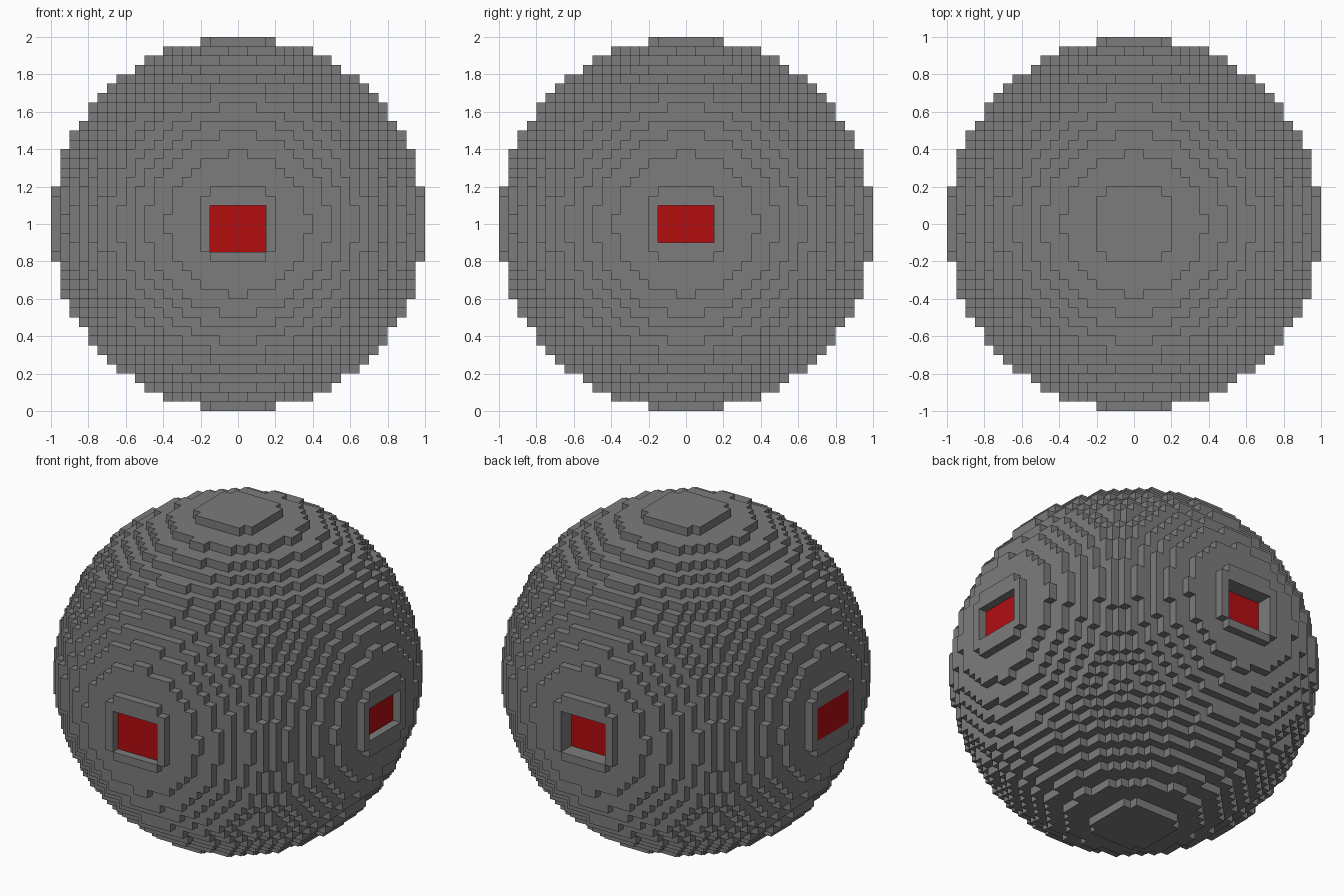
import bpy
import bmesh
from mathutils import Vector

if "Cube" in bpy.data.objects:
    bpy.data.objects.remove(bpy.data.objects["Cube"], do_unlink=True)

VOXEL = 0.05
HALF = 20      # sphere radius in voxels


def make_material(name, colour):
    mat = bpy.data.materials.new(name)
    mat.use_nodes = True
    mat.diffuse_color = colour
    mat.node_tree.nodes["Principled BSDF"].inputs["Base Color"].default_value = colour
    return mat


grey = make_material("stone grey", (0.2, 0.2, 0.2, 1))
red = make_material("signal red", (0.45, 0.004, 0.005, 1))

# Solid ball of voxels, each tested at its centre
span = range(-HALF, HALF)
solid = {(x, y, z) for x in span for y in span for z in span
         if sum((c + 0.5) ** 2 for c in (x, y, z)) <= HALF ** 2}

# Windows: axis, outward sign, recess depth, lowest row (in voxels)
windows = [(1, -1, 1, -3), (1, 1, 2, -3), (0, 1, 1, -2), (0, -1, 0, -2)]
red_faces = set()
for axis, sign, depth, bottom in windows:
    for across in range(-3, 3):
        for z in range(bottom, 2):
            for layer in range(depth + 1):
                cell = [across, across, z]
                cell[axis] = HALF - 1 - layer if sign > 0 else layer - HALF
                if layer < depth:
                    solid.discard(tuple(cell))
                else:
                    red_faces.add((tuple(cell), axis, sign))

# Skin: one square for every exposed voxel side
bm = bmesh.new()
corners = {}


def corner(point):
    key = tuple(point)
    if key not in corners:
        corners[key] = bm.verts.new(Vector(key) * VOXEL + Vector((0, 0, 1)))
    return corners[key]


for cell in sorted(solid):
    for axis in range(3):
        u, v = (axis + 1) % 3, (axis + 2) % 3
        for sign in (-1, 1):
            beside = list(cell)
            beside[axis] += sign
            if tuple(beside) in solid:
                continue
            loop = []
            for du, dv in ((0, 0), (1, 0), (1, 1), (0, 1)):
                p = list(cell)
                p[axis] += sign > 0
                p[u] += du
                p[v] += dv
                loop.append(corner(p))
            face = bm.faces.new(loop if sign > 0 else loop[::-1])
            face.material_index = int((cell, axis, sign) in red_faces)

mesh = bpy.data.meshes.new("voxel_ball")
bm.to_mesh(mesh)
bm.free()
mesh.materials.append(grey)
mesh.materials.append(red)
ball = bpy.data.objects.new("voxel_ball", mesh)
bpy.context.collection.objects.link(ball)
